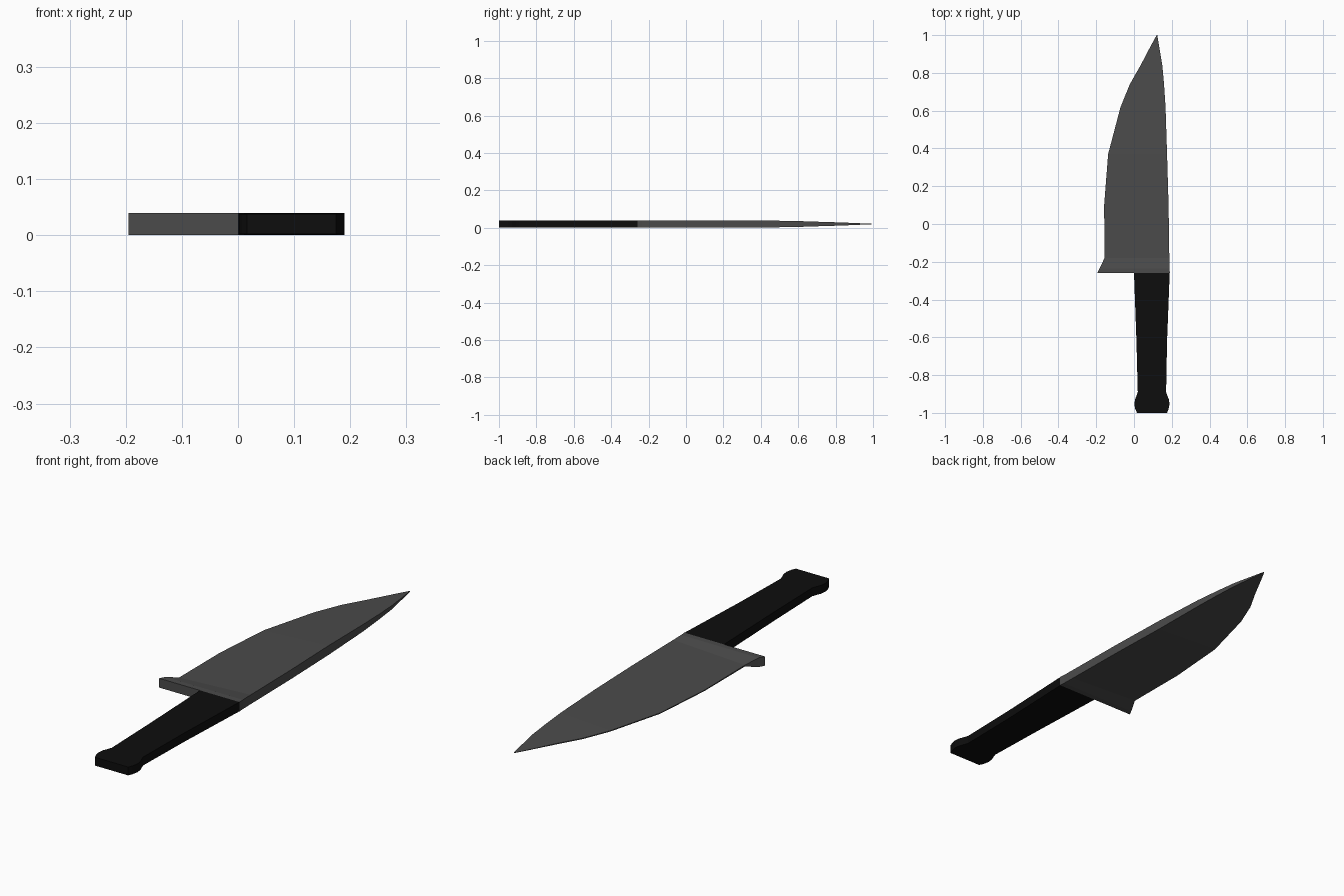
import bpy, bmesh

ZC = 0.02  # mid-height of the knife


def material(name, rgb):
    m = bpy.data.materials.new(name)
    m.diffuse_color = (*rgb, 1.0)
    return m


def loft(name, stations, mat):
    """Skin four-sided sections: (y, left x, right x, left half-thickness, right half-thickness)."""
    bm = bmesh.new()
    rings = []
    for y, xl, xr, tl, tr in stations:
        rings.append([bm.verts.new(p) for p in (
            (xl, y, ZC - tl), (xr, y, ZC - tr), (xr, y, ZC + tr), (xl, y, ZC + tl))])
    for a, b in zip(rings, rings[1:]):
        for i in range(4):
            j = (i + 1) % 4
            bm.faces.new((a[i], a[j], b[j], b[i]))
    bm.faces.new(rings[0][::-1])
    bm.faces.new(rings[-1])
    bmesh.ops.recalc_face_normals(bm, faces=bm.faces)
    me = bpy.data.meshes.new(name)
    bm.to_mesh(me)
    bm.free()
    me.materials.append(mat)
    ob = bpy.data.objects.new(name, me)
    bpy.context.collection.objects.link(ob)
    return ob


steel = material("dark_steel", (0.07, 0.07, 0.07))
black = material("black_grip", (0.004, 0.004, 0.004))

# Blade: thick heel, thin cutting edge on the left, thick spine on the right
loft("blade", [
    (-0.26, -0.195, 0.190, 0.020, 0.020),
    (-0.235, -0.182, 0.188, 0.020, 0.020),
    (-0.18, -0.156, 0.187, 0.003, 0.020),
    (0.10, -0.158, 0.183, 0.002, 0.020),
    (0.37, -0.137, 0.175, 0.002, 0.020),
    (0.62, -0.071, 0.167, 0.002, 0.015),
    (0.74, -0.022, 0.159, 0.002, 0.011),
    (0.84, 0.035, 0.150, 0.002, 0.008),
    (0.93, 0.082, 0.135, 0.001, 0.004),
    (1.00, 0.120, 0.123, 0.0005, 0.001),
], steel)

# Handle: gentle taper, then a flared rounded butt
loft("handle", [
    (-1.000, 0.016, 0.175, 0.018, 0.018),
    (-0.980, 0.007, 0.183, 0.018, 0.018),
    (-0.955, 0.002, 0.188, 0.018, 0.018),
    (-0.930, 0.005, 0.185, 0.018, 0.018),
    (-0.910, 0.013, 0.177, 0.018, 0.018),
    (-0.890, 0.020, 0.170, 0.018, 0.018),
    (-0.620, 0.013, 0.175, 0.019, 0.019),
    (-0.260, 0.000, 0.189, 0.020, 0.020),
], black)
